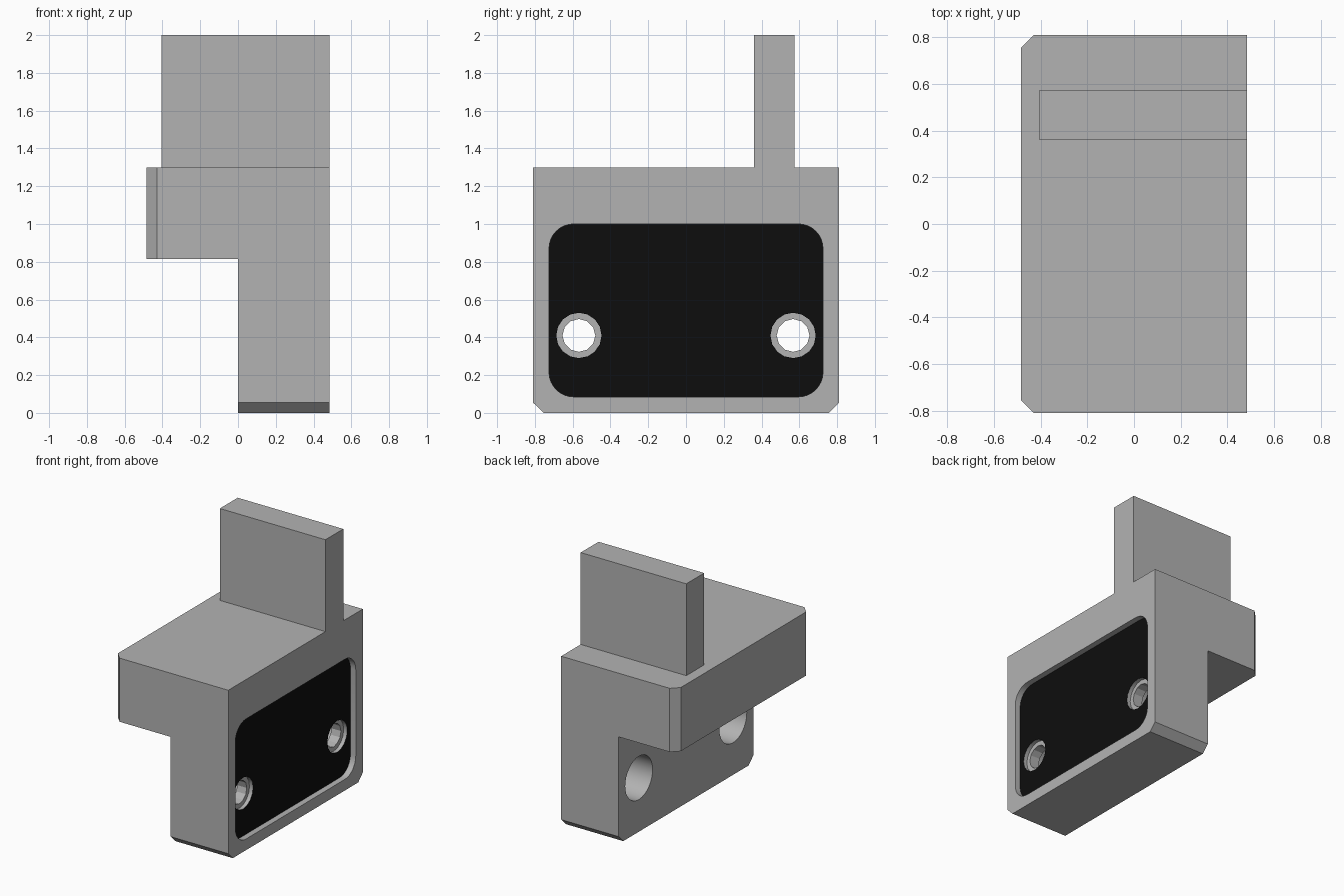
import bpy, bmesh, math
from mathutils import Matrix

cube = bpy.data.objects.get("Cube")
if cube:
    bpy.data.objects.remove(cube, do_unlink=True)

HALF_X, HALF_Y = 0.485, 0.81
FLOOR_X = 0.44  # depth plane of the side recess


def make_material(name, value):
    mat = bpy.data.materials.new(name)
    mat.use_nodes = True
    colour = (value, value, value, 1)
    mat.diffuse_color = colour
    mat.node_tree.nodes["Principled BSDF"].inputs["Base Color"].default_value = colour
    return mat


grey = make_material("mid grey", 0.45)
black = make_material("black", 0.004)


def make_object(name, bm):
    bmesh.ops.recalc_face_normals(bm, faces=bm.faces[:])
    mesh = bpy.data.meshes.new(name)
    bm.to_mesh(mesh)
    bm.free()
    mesh.materials.append(grey)
    obj = bpy.data.objects.new(name, mesh)
    bpy.context.collection.objects.link(obj)
    return obj


def prism(points, offset):
    """Extrude a closed outline along an offset."""
    bm = bmesh.new()
    face = bm.faces.new([bm.verts.new(p) for p in points])
    moved = bmesh.ops.extrude_face_region(bm, geom=[face])["geom"]
    verts = [v for v in moved if isinstance(v, bmesh.types.BMVert)]
    bmesh.ops.translate(bm, verts=verts, vec=offset)
    return bm


def cylinder(radius, x0, x1, y, z, sides):
    bm = bmesh.new()
    place = Matrix.Translation(((x0 + x1) / 2, y, z)) @ Matrix.Rotation(math.pi / 2, 4, "Y")
    bmesh.ops.create_cone(bm, cap_ends=True, segments=sides, radius1=radius,
                          radius2=radius, depth=x1 - x0, matrix=place)
    return bm


def cut(target, bm):
    cutter = make_object("cutter", bm)
    mod = target.modifiers.new("cut", "BOOLEAN")
    mod.operation = "DIFFERENCE"
    mod.solver = "EXACT"
    mod.object = cutter
    bpy.context.view_layer.objects.active = target
    bpy.ops.object.modifier_apply(modifier=mod.name)
    bpy.data.objects.remove(cutter, do_unlink=True)


# Stepped body with chamfered foot and overhang corners
outline = [(0, 0), (HALF_X, 0), (HALF_X, 1.3), (-HALF_X, 1.3), (-HALF_X, 0.815), (0, 0.815)]
bm = prism([(x, -HALF_Y, z) for x, z in outline], (0, 2 * HALF_Y, 0))


def is_chamfered(edge):
    a, b = (v.co for v in edge.verts)
    end = abs(a.y - b.y) < 0.01
    foot = max(a.z, b.z) < 0.01
    overhang = max(a.x, b.x) < 0.01 - HALF_X
    return end and (foot or overhang)


bmesh.ops.bevel(bm, geom=[e for e in bm.edges if is_chamfered(e)], offset=0.055,
                segments=1, affect="EDGES")
body = make_object("body", bm)

# Rounded shallow recess in the side
radius, half_w, low, high = 0.13, 0.725, 0.085, 1.0
corners = [(half_w - radius, high - radius), (radius - half_w, high - radius),
           (radius - half_w, low + radius), (half_w - radius, low + radius)]
rounded = []
for i, (y, z) in enumerate(corners):
    for step in range(9):
        a = (i + step / 8) * math.pi / 2
        rounded.append((FLOOR_X, y + radius * math.cos(a), z + radius * math.sin(a)))
cut(body, prism(rounded, (0.2, 0, 0)))

# Two stepped bolt holes
for side in (-1, 1):
    y, z = side * 0.567, 0.41
    cut(body, cylinder(0.165, -0.1, 0.33, y, z, 32))
    cut(body, cylinder(0.12, 0.41, 0.5, y, z, 16))
    cut(body, cylinder(0.087, 0.3, 0.43, y, z, 12))

# Black recess floor
body.data.materials.clear()
for mat in (grey, black):
    body.data.materials.append(mat)
for face in body.data.polygons:
    on_floor = face.normal.x > 0.9 and abs(face.center.x - FLOOR_X) < 0.005
    face.material_index = 1 if on_floor else 0

# Upright tab on top
tab = [(-0.405, 0.36), (HALF_X, 0.36), (HALF_X, 0.575), (-0.405, 0.575)]
make_object("upright_tab", prism([(x, y, 1.3) for x, y in tab], (0, 0, 0.7)))

# Smooth bores with crisp edges
bpy.ops.object.select_all(action="DESELECT")
body.select_set(True)
bpy.context.view_layer.objects.active = body
bpy.ops.object.shade_smooth_by_angle(angle=math.radians(25))
